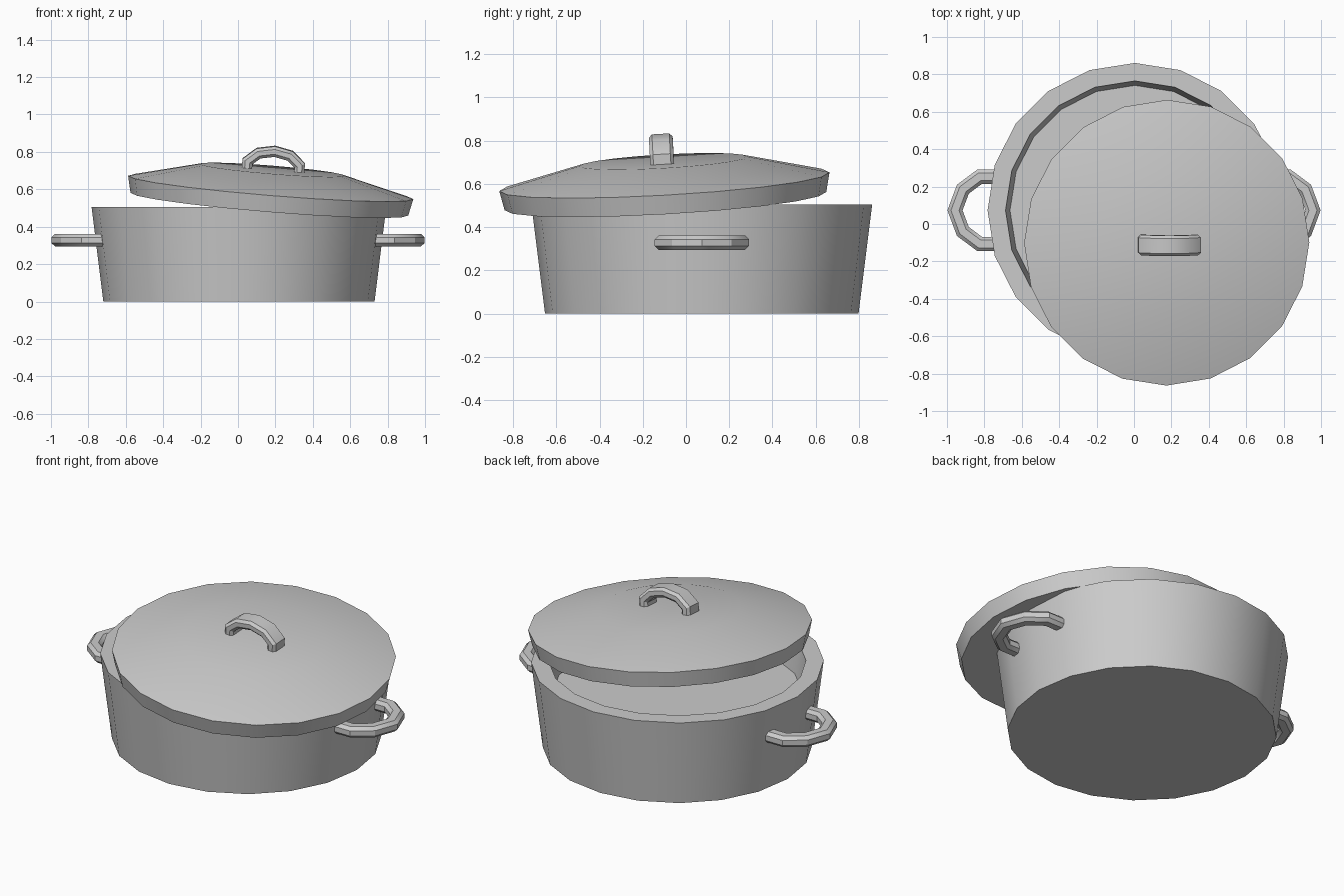
import bpy, math
from mathutils import Vector, Matrix

if "Cube" in bpy.data.objects:
    bpy.data.objects.remove(bpy.data.objects["Cube"])

SIDES = 20


def make(name, verts, faces, matrix, smooth=True):
    mesh = bpy.data.meshes.new(name)
    mesh.from_pydata([matrix @ Vector(v) for v in verts], [], faces)
    ob = bpy.data.objects.new(name, mesh)
    bpy.context.collection.objects.link(ob)
    bpy.ops.object.select_all(action='DESELECT')
    ob.select_set(True)
    bpy.context.view_layer.objects.active = ob
    bpy.ops.object.mode_set(mode='EDIT')
    bpy.ops.mesh.select_all(action='SELECT')
    bpy.ops.mesh.normals_make_consistent(inside=False)
    bpy.ops.object.mode_set(mode='OBJECT')
    if smooth:
        bpy.ops.object.shade_smooth_by_angle(angle=math.radians(30))
    return ob


def skin(rings, n):
    """Quads between successive rings of n points, with both ends capped."""
    faces = [(r * n + i, r * n + (i + 1) % n, (r + 1) * n + (i + 1) % n, (r + 1) * n + i)
             for r in range(rings - 1) for i in range(n)]
    faces += [tuple(range(n))[::-1], tuple(range((rings - 1) * n, rings * n))]
    return faces


def lathe(name, profile, matrix):
    """Revolve (radius, z) points into a closed polygonal solid."""
    verts = [(r * math.cos(i * math.tau / SIDES), r * math.sin(i * math.tau / SIDES), z)
             for r, z in profile for i in range(SIDES)]
    return make(name, verts, skin(len(profile), SIDES), matrix)


def arch(name, half, thick, width, matrix):
    """Sweep a chamfered bar along a mirrored path in the local XZ plane."""
    path = [Vector(p) for p in half] + [Vector((-x, z)) for x, z in half[-2::-1]]
    a, b, c = thick / 2, width / 2, min(thick, width) * 0.27
    section = [(a, b - c), (a - c, b), (c - a, b), (-a, b - c),
               (-a, c - b), (c - a, -b), (a - c, -b), (a, c - b)]
    verts = []
    for i, p in enumerate(path):
        d0 = (p - path[max(i - 1, 0)]) if i else path[1] - p
        d1 = (path[i + 1] - p) if i < len(path) - 1 else d0
        d0, d1 = d0.normalized(), d1.normalized()
        t = (d0 + d1).normalized()
        nrm = Vector((-t.y, t.x)) / max(t.dot(d0), 0.5)
        verts += [(p.x + nrm.x * u, w, p.y + nrm.y * u) for u, w in section]
    return make(name, verts, skin(len(path), len(section)), matrix)


# Pot body with a thick rim and recessed interior
pot_place = Matrix.Translation((0.005, 0.073, 0))
lathe("pot_body", [(0.725, 0), (0.788, 0.505), (0.692, 0.505), (0.668, 0.33)], pot_place)

# Side handles, lying flat on the left and right
side_path = [(0.18, 0.70), (0.18, 0.825), (0.113, 0.915), (0, 0.957)]
for label, s in (("left", -1), ("right", 1)):
    turn = Matrix(((0, 0, s, 0), (1, 0, 0, 0), (0, 1, 0, 0), (0, 0, 0, 1)))
    arch(label + "_handle", side_path, 0.076, 0.066,
         Matrix.Translation((0, 0.073, 0.328)) @ turn)

# Tilted lid resting off-centre on the pot
up = Vector((0.082, -0.057, 1)).normalized()
lid_place = (Matrix.Translation((0.175, -0.1, 0.61))
             @ Vector((0, 0, 1)).rotation_difference(up).to_matrix().to_4x4())
lathe("lid", [(0.745, -0.09), (0.765, 0), (0.387, 0.095)], lid_place)

# Lid handle
arch("lid_handle", [(0.14, -0.03), (0.14, 0.04), (0.085, 0.088), (0, 0.105)],
     0.055, 0.11, lid_place @ Matrix.Translation((0.005, -0.005, 0.09)))
